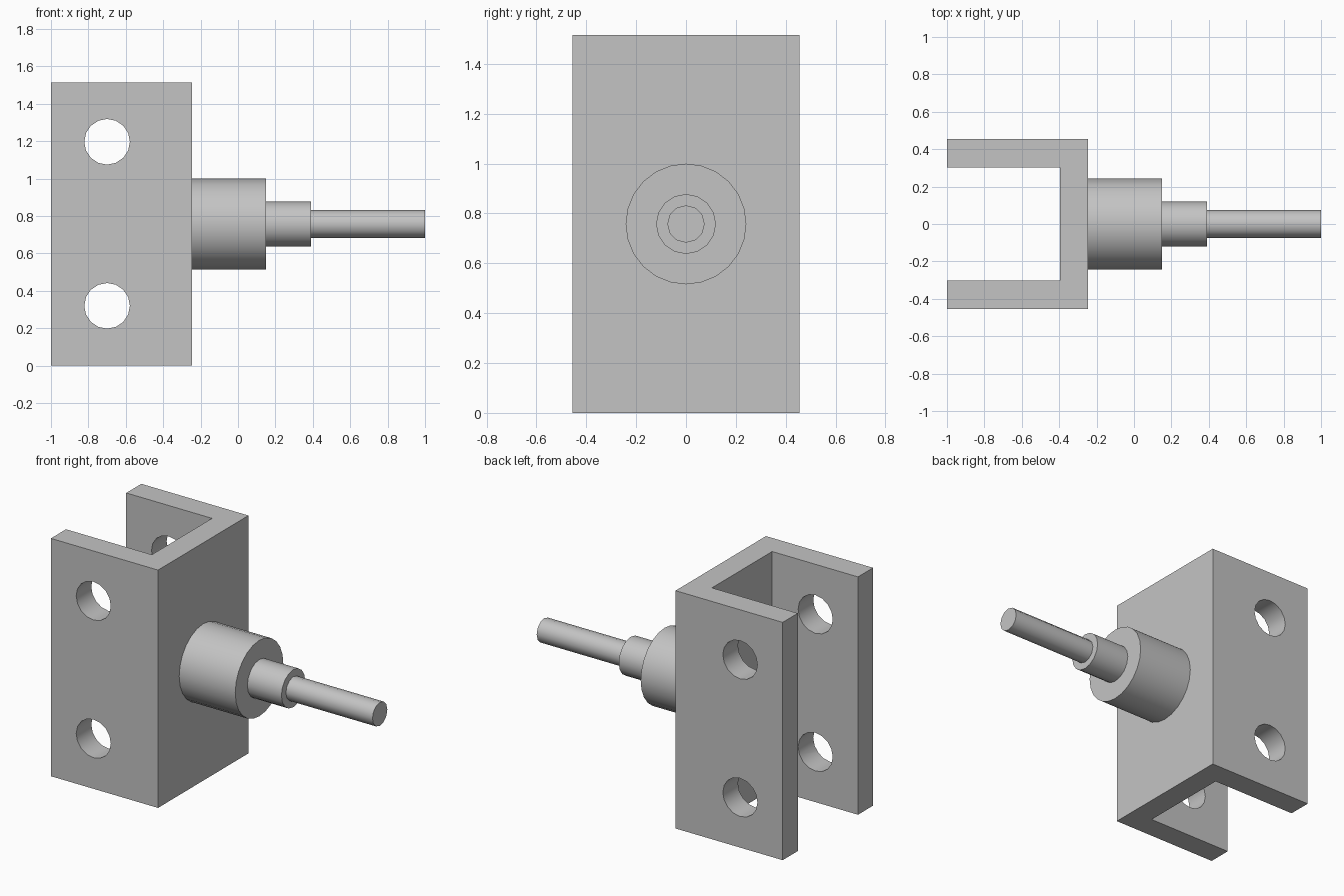
import bpy, bmesh, math

cube = bpy.data.objects.get("Cube")
if cube:
    bpy.data.objects.remove(cube, do_unlink=True)

# Single metal colour
metal = bpy.data.materials.new("grey_metal")
metal.use_nodes = True
colour = (0.55, 0.55, 0.55, 1)
metal.diffuse_color = colour
metal.node_tree.nodes["Principled BSDF"].inputs["Base Color"].default_value = colour

HEIGHT = 1.515
AXIS_Z = HEIGHT / 2
BACK, FACE = -1.0, -0.245      # bracket extent along x
HALF_WIDTH, INNER = 0.455, 0.303
WEB = -0.395                   # inner face of the web


def cylinder(name, radius, start, end, sides):
    """Cylinder along x on the spindle axis."""
    bpy.ops.mesh.primitive_cylinder_add(
        vertices=sides, radius=radius, depth=end - start,
        location=((start + end) / 2, 0, AXIS_Z), rotation=(0, math.pi / 2, 0))
    obj = bpy.context.object
    obj.name = name
    obj.data.materials.append(metal)
    bpy.ops.object.shade_smooth_by_angle(angle=math.radians(35))
    return obj


# U-shaped bracket, extruded upward from its plan outline
outline = [(BACK, -HALF_WIDTH), (FACE, -HALF_WIDTH), (FACE, HALF_WIDTH), (BACK, HALF_WIDTH),
           (BACK, INNER), (WEB, INNER), (WEB, -INNER), (BACK, -INNER)]
bm = bmesh.new()
base = bm.faces.new([bm.verts.new((x, y, 0)) for x, y in outline])
top = bmesh.ops.extrude_face_region(bm, geom=[base])
bmesh.ops.translate(bm, vec=(0, 0, HEIGHT),
                    verts=[v for v in top["geom"] if isinstance(v, bmesh.types.BMVert)])
bmesh.ops.recalc_face_normals(bm, faces=bm.faces)
mesh = bpy.data.meshes.new("bracket")
bm.to_mesh(mesh)
bm.free()
bracket = bpy.data.objects.new("bracket", mesh)
bpy.context.collection.objects.link(bracket)
mesh.materials.append(metal)

# Bolt holes through both flanges
for z in (0.32, 1.197):
    bpy.ops.mesh.primitive_cylinder_add(vertices=16, radius=0.122, depth=2,
                                        location=(-0.7, 0, z), rotation=(math.pi / 2, 0, 0))
    cutter = bpy.context.object
    cutter.name = "hole_cutter"
    cutter.data.materials.append(metal)
    hole = bracket.modifiers.new("bolt_hole", "BOOLEAN")
    hole.operation = "DIFFERENCE"
    hole.solver = "EXACT"
    hole.object = cutter
    bpy.ops.object.select_all(action="DESELECT")
    bracket.select_set(True)
    bpy.context.view_layer.objects.active = bracket
    bpy.ops.object.modifier_apply(modifier=hole.name)
    bpy.data.objects.remove(cutter, do_unlink=True)
bpy.ops.object.shade_smooth_by_angle(angle=math.radians(35))

# Stepped spindle projecting from the web
cylinder("boss", 0.242, FACE, 0.15, 24)
cylinder("collar", 0.12, 0.15, 0.39, 16)
cylinder("shaft", 0.075, 0.39, 1.0, 12)
